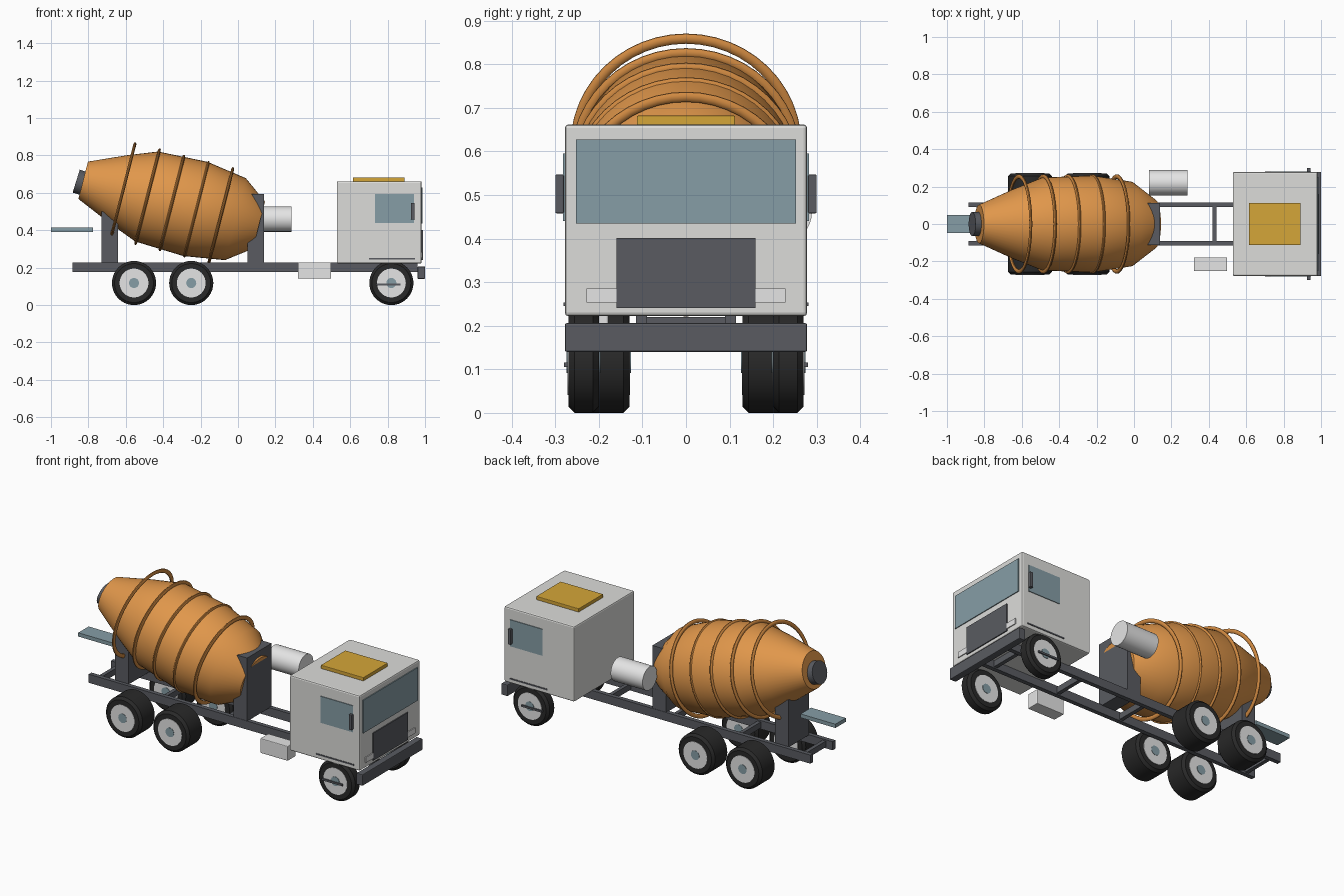
import bpy, bmesh, math
from mathutils import Vector

cube = bpy.data.objects.get("Cube")
if cube:
    bpy.data.objects.remove(cube, do_unlink=True)


def material(name, r, g, b):
    m = bpy.data.materials.new(name)
    m.use_nodes = True
    m.diffuse_color = (r, g, b, 1)
    bsdf = next(n for n in m.node_tree.nodes if n.type == 'BSDF_PRINCIPLED')
    bsdf.inputs["Base Color"].default_value = (r, g, b, 1)
    bsdf.inputs["Roughness"].default_value = 0.6
    return m


cab_white = material("cab white", 0.72, 0.72, 0.70)
silver = material("light silver", 0.78, 0.78, 0.78)
orange = material("drum orange", 0.75, 0.31, 0.07)
rib_orange = material("rib orange", 0.65, 0.26, 0.055)
frame_grey = material("frame grey", 0.10, 0.105, 0.12)
tyre_black = material("tyre black", 0.022, 0.022, 0.022)
glass = material("glass blue", 0.24, 0.34, 0.38)
yellow = material("hatch yellow", 0.66, 0.38, 0.04)


def finish(name, bm, mat, smooth=False):
    bmesh.ops.recalc_face_normals(bm, faces=bm.faces)
    mesh = bpy.data.meshes.new(name)
    bm.to_mesh(mesh)
    bm.free()
    mesh.materials.append(mat)
    ob = bpy.data.objects.new(name, mesh)
    bpy.context.collection.objects.link(ob)
    if smooth:
        bpy.ops.object.select_all(action='DESELECT')
        ob.select_set(True)
        bpy.context.view_layer.objects.active = ob
        bpy.ops.object.shade_smooth_by_angle(angle=math.radians(35))
    return ob


def box(name, x, y, z, mat, bevel=0.0):
    """Box from (min, max) pairs along each axis."""
    bm = bmesh.new()
    bmesh.ops.create_cube(bm, size=1)
    for v in bm.verts:
        v.co = Vector([(a + b) / 2 + c * (b - a) for (a, b), c in zip((x, y, z), v.co)])
    ob = finish(name, bm, mat)
    if bevel:
        mod = ob.modifiers.new("edge_bevel", 'BEVEL')
        mod.width = bevel
        mod.segments = 2
    return ob


def lathe(name, profile, mat, loc, tilt=0.0, turn=0.0, steps=40, closed=False):
    """Spin (along, radius) points about the local x axis."""
    bm = bmesh.new()
    vs = [bm.verts.new((t, 0, r)) for t, r in profile]
    pairs = list(zip(vs, vs[1:])) + ([(vs[-1], vs[0])] if closed else [])
    es = [bm.edges.new(p) for p in pairs]
    bmesh.ops.spin(bm, geom=vs + es, cent=(0, 0, 0), axis=(1, 0, 0),
                   angle=math.tau, steps=steps)
    bmesh.ops.remove_doubles(bm, verts=bm.verts, dist=0.0001)
    ob = finish(name, bm, mat, smooth=True)
    ob.location = loc
    ob.rotation_euler = (0, tilt, turn)
    return ob


def cylinder(name, half, r, mat, loc, bevel=0.0, **kw):
    pts = [(-half, 0), (-half, r - bevel), (-half + bevel, r),
           (half - bevel, r), (half, r - bevel), (half, 0)]
    if not bevel:
        pts = [pts[0], pts[1], pts[4], pts[5]]
    return lathe(name, pts, mat, loc, **kw)


# Chassis
for side, s in (("left", 1), ("right", -1)):
    box(f"{side}_rail", (-0.885, 0.96), sorted((s * 0.09, s * 0.115)), (0.178, 0.228), frame_grey)
for i in range(5):
    x = -0.83 + i * 0.42
    box(f"cross_member_{i + 1}", (x - 0.011, x + 0.011), (-0.09, 0.09), (0.185, 0.22), frame_grey)
box("front_bumper", (0.96, 1.0), (-0.278, 0.278), (0.14, 0.206), frame_grey, 0.004)

# Wheels: wide rear pairs, narrow front pair
for axle, x, inner in (("front", 0.82, 0.20), ("middle", -0.25, 0.13), ("rear", -0.556, 0.13)):
    half = (0.27 - inner) / 2
    for side, s in (("left", 1), ("right", -1)):
        loc = (x, s * (inner + half), 0.118)
        cylinder(f"{axle}_{side}_tyre", half, 0.118, tyre_black, loc, 0.014, turn=math.pi / 2)
        cylinder(f"{axle}_{side}_rim", half + 0.002, 0.077, silver, loc, turn=math.pi / 2)
        cylinder(f"{axle}_{side}_hub", half + 0.004, 0.027, glass, loc, turn=math.pi / 2, steps=20)

# Cab
box("cab", (0.528, 0.982), (-0.278, 0.278), (0.222, 0.662), cab_white, 0.008)
box("roof_hatch", (0.615, 0.89), (-0.113, 0.113), (0.66, 0.682), yellow, 0.003)
box("windshield", (0.98, 0.987), (-0.252, 0.252), (0.435, 0.628), glass)
box("grille", (0.98, 0.988), (-0.16, 0.16), (0.241, 0.401), frame_grey)
for side, s in (("left", 1), ("right", -1)):
    def out(a, b):
        return sorted((s * a, s * b))
    box(f"{side}_headlight", (0.98, 0.987), out(0.16, 0.228), (0.253, 0.285), silver)
    box(f"{side}_window", (0.732, 0.94), out(0.276, 0.282), (0.44, 0.595), glass)
    box(f"{side}_mirror", (0.925, 0.944), out(0.28, 0.30), (0.458, 0.547), frame_grey, 0.003)
    box(f"{side}_door_sill", (0.70, 0.945), out(0.276, 0.281), (0.245, 0.253), frame_grey)
    box(f"{side}_step", (0.737, 0.87), out(0.268, 0.28), (0.105, 0.116), frame_grey)

# Mixer drum on its tilted axis
TILT = 0.25
CENTRE = Vector((-0.353, 0, 0.546))


def on_axis(t, up=0.0):
    c, s = math.cos(TILT), math.sin(TILT)
    return CENTRE + Vector((c * t + s * up, 0, c * up - s * t))


drum = [(-0.49, 0), (-0.49, 0.103), (-0.3, 0.186), (-0.14, 0.248),
        (0.13, 0.26), (0.35, 0.226), (0.48, 0.13), (0.48, 0)]
lathe("mixer_drum", drum, orange, CENTRE, tilt=TILT, steps=48)
rib = [(0.008 * math.cos(a), 0.254 + 0.012 * math.sin(a))
       for a in (math.tau * k / 10 for k in range(10))]
for i in range(5):
    lathe(f"drum_rib_{i + 1}", rib, rib_orange, on_axis((i - 2) * 0.135),
          tilt=TILT, steps=48, closed=True)
cylinder("drum_mouth", 0.025, 0.064, frame_grey, on_axis(-0.5, -0.015), tilt=TILT + 0.05, steps=32)

# Drum stands and discharge chute
box("front_stand", (0.05, 0.138), (-0.113, 0.113), (0.225, 0.595), frame_grey)
box("rear_stand", (-0.73, -0.642), (-0.095, 0.095), (0.225, 0.5), frame_grey)
box("discharge_chute", (-1.0, -0.775), (-0.048, 0.048), (0.392, 0.414), glass)

# Water tank and fuel box
cylinder("water_tank", 0.103, 0.068, silver, (0.182, 0.221, 0.46), steps=32)
box("fuel_box", (0.32, 0.498), (-0.252, -0.178), (0.142, 0.228), silver, 0.004)
